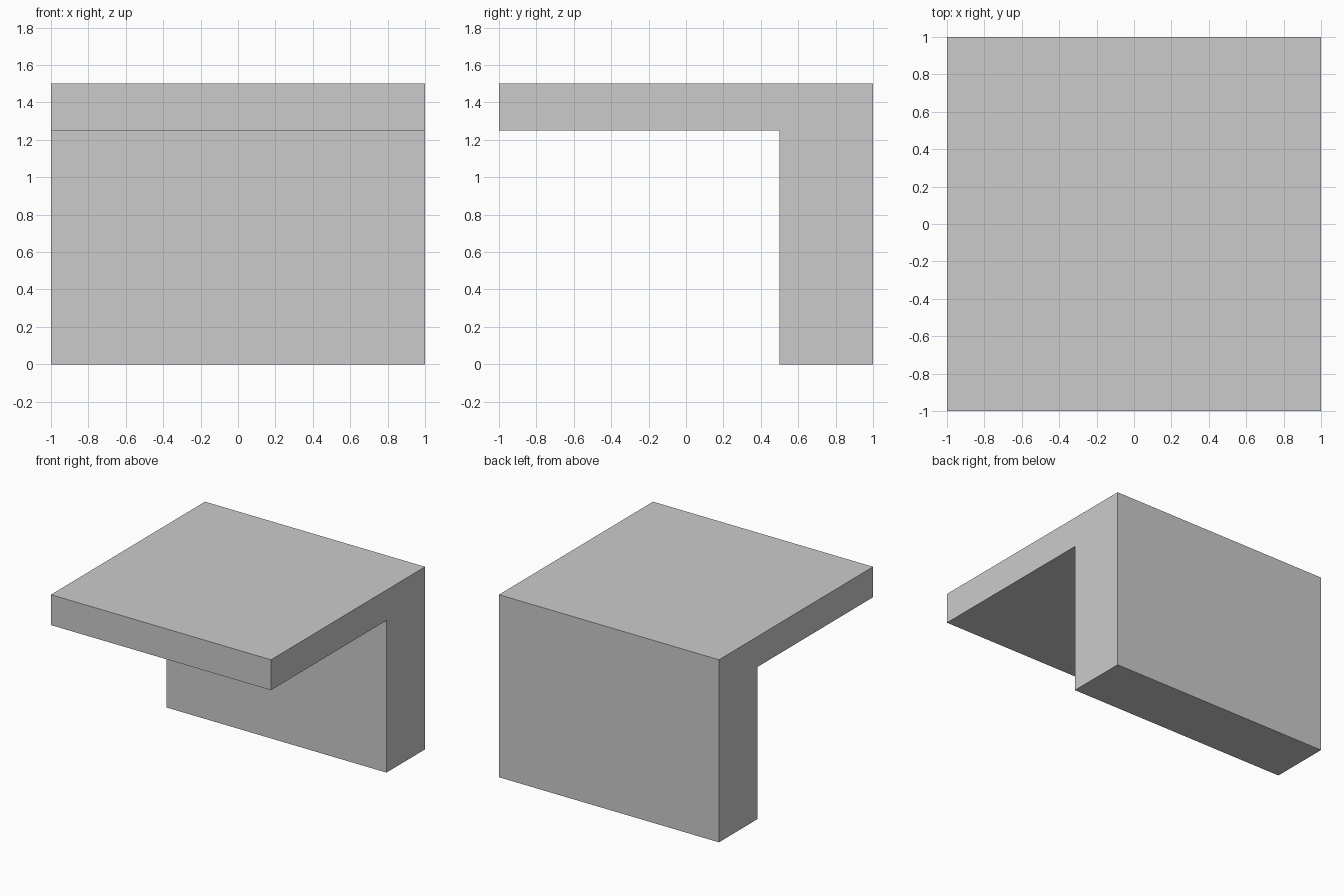
import bpy

if "Cube" in bpy.data.objects:
    bpy.data.objects.remove(bpy.data.objects["Cube"])


def box(name, lo, hi):
    """Axis-aligned block between two corners."""
    centre = [(a + b) / 2 for a, b in zip(lo, hi)]
    bpy.ops.mesh.primitive_cube_add(size=1, location=centre)
    obj = bpy.context.object
    obj.name = name
    obj.scale = [b - a for a, b in zip(lo, hi)]
    bpy.ops.object.transform_apply(location=False, rotation=False, scale=True)
    return obj


# Upright wall at the back
box("back_wall", (-1, 0.5, 0), (1, 1, 1.5))

# Thin slab reaching forward, flush with the top of the wall
box("top_slab", (-1, -1, 1.25), (1, 0.5, 1.5))
